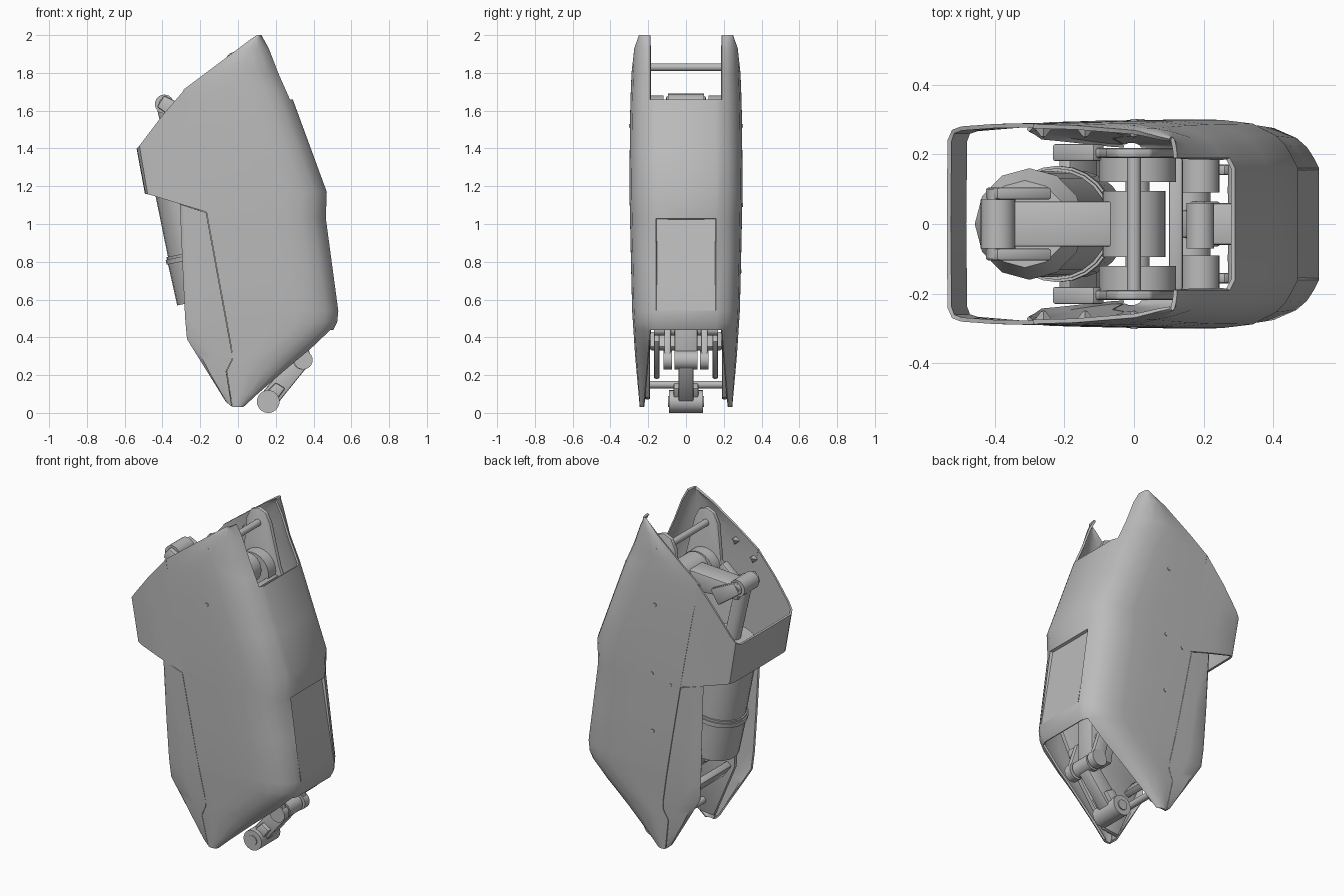
import bpy, bmesh
from mathutils import Vector

cube = bpy.data.objects.get("Cube")
if cube:
    bpy.data.objects.remove(cube)

grey = bpy.data.materials.new("plain grey")
grey.use_nodes = True
GREY = (0.5, 0.5, 0.5, 1)
grey.diffuse_color = GREY
grey.node_tree.nodes["Principled BSDF"].inputs["Base Color"].default_value = GREY


def finish(name, bm, mirror=False, wall=0, bevel=0):
    mesh = bpy.data.meshes.new(name)
    bm.to_mesh(mesh)
    bm.free()
    mesh.materials.append(grey)
    ob = bpy.data.objects.new(name, mesh)
    bpy.context.collection.objects.link(ob)
    if mirror:
        mod = ob.modifiers.new("mirror", "MIRROR")
        mod.use_axis = (False, True, False)
    if wall:
        mod = ob.modifiers.new("wall", "SOLIDIFY")
        mod.thickness = wall
    if bevel:
        mod = ob.modifiers.new("bevel", "BEVEL")
        mod.width = bevel
        mod.segments = 2
    bpy.ops.object.select_all(action="DESELECT")
    ob.select_set(True)
    bpy.context.view_layer.objects.active = ob
    bpy.ops.object.convert(target="MESH")
    bpy.ops.object.shade_smooth_by_angle(angle=0.55)


def interp(table, z):
    for (a, u), (b, v) in zip(table, table[1:]):
        if z <= b:
            return u + (v - u) * max(0, (z - a) / (b - a))
    return table[-1][1]


def loft(rows):
    bm = bmesh.new()
    grid = [[bm.verts.new(p) for p in row] for row in rows]
    for a, b in zip(grid, grid[1:]):
        for i in range(len(a) - 1):
            bm.faces.new((a[i], a[i + 1], b[i + 1], b[i]))
    return bm


def plate(name, outline, y0, y1, mirror=True, bevel=0.008):
    bm = bmesh.new()
    face = bm.faces.new([bm.verts.new((x, y0, z)) for x, z in outline])
    new = bmesh.ops.extrude_face_region(bm, geom=[face])["geom"]
    bmesh.ops.translate(bm, vec=(0, y1 - y0, 0),
                        verts=[v for v in new if isinstance(v, bmesh.types.BMVert)])
    bmesh.ops.recalc_face_normals(bm, faces=bm.faces)
    finish(name, bm, mirror, bevel=bevel)


def cylinder(name, p0, p1, r0, r1=None, mirror=False, sides=24):
    p0, p1 = Vector(p0), Vector(p1)
    bm = bmesh.new()
    bmesh.ops.create_cone(bm, cap_ends=True, segments=sides, radius1=r0,
                          radius2=r0 if r1 is None else r1, depth=(p1 - p0).length)
    spin = (p1 - p0).to_track_quat("Z", "Y").to_matrix().to_4x4()
    spin.translation = (p0 + p1) / 2
    bm.transform(spin)
    finish(name, bm, mirror)


def pin(name, x, z, r, y0, y1, mirror=False):
    cylinder(name, (x, y0, z), (x, y1, z), r, mirror=mirror)


def link(name, a, b, half_a, half_b, y0, y1, mirror=False):
    """Flat bar running between two points of the side plane."""
    a, b = Vector(a), Vector(b)
    d = (b - a).normalized()
    n = Vector((-d.y, d.x))
    plate(name, [a + n * half_a, a - n * half_a, b - n * half_b, b + n * half_b], y0, y1, mirror)


# Edges of the armour as (height, value)
FRONT = [(0.03, 0.03), (0.1, 0.11), (0.34, 0.4), (0.44, 0.505), (0.48, 0.525), (0.54, 0.531),
         (1.03, 0.465), (1.17, 0.47), (1.66, 0.29), (1.93, 0.17), (2, 0.125)]
SEAM = [(0.03, -0.03), (0.22, -0.06), (0.28, -0.03), (0.32, -0.03), (1.52, -0.25),
        (1.71, -0.29), (1.98, 0.07), (2, 0.1)]
REAR = [(0.03, -0.03), (0.06, -0.065), (0.39, -0.27), (0.5, -0.28), (1.1, -0.31)]
WIDTH = [(0.03, 0.245), (0.3, 0.27), (0.56, 0.287), (1.17, 0.3), (1.6, 0.297), (1.9, 0.285), (2, 0.25)]
LIP = [(0.03, 0.225), (0.44, 0.19)]

# Main shell, wrapped round the front
CORNER = [(0, 0), (0, 0.16), (0.015, 0.19), (0.035, 0.225), (0.065, 0.255), (0.13, 0.288), (0.22, 0.299)]
rows = []
for z in (0.03, 0.06, 0.1, 0.22, 0.28, 0.34, 0.44, 0.48, 0.54, 0.8, 1.03, 1.17, 1.4, 1.52, 1.66, 1.71, 1.8, 1.93, 1.98, 2):
    f, r, w, lip = (interp(t, z) for t in (FRONT, SEAM, WIDTH, LIP))
    k = min(1, (f - r) / 0.35)
    row = [(f - dx * k, y if y < 0.19 else lip + (y - 0.19) * (w - lip) / 0.11, z)
           for dx, y in CORNER]
    x0 = row[-1][0]
    row += [(x0 + (r - x0) * t, w - 0.006 * t * t, z) for t in (0.33, 0.66, 1)]
    rows.append(row)
bm = loft(rows)
inner = [f for f in bm.faces if min(v.co.y for v in f.verts) < 0.17]
bmesh.ops.delete(bm, context="FACES", geom=[
    f for f in inner if not 0.44 < f.calc_center_median().z < 1.66])
# Front recess, deepest at its top and fading out downwards
panel = [f for f in bm.faces if f.calc_center_median().y < 0.1
         and 0.54 < f.calc_center_median().z < 1.03]
bmesh.ops.inset_region(bm, faces=panel, thickness=0.006, use_boundary=False)
for v in {v for f in panel for v in f.verts}:
    v.co.x -= 0.016 * max(0, (v.co.z - 0.56) / 0.47)
finish("main_shell", bm, True, 0.012)

# Lower rear side panels
rows = []
for z in (0.035, 0.06, 0.15, 0.22, 0.28, 0.32, 0.39, 0.5, 0.75, 1.06):
    s, r, w = interp(SEAM, z) - 0.003, interp(REAR, z), interp(WIDTH, z) - 0.007
    rise = 0.045 if z > 1 else 0
    rows.append([(s + (r - s) * t, w - dy, z + rise * t)
                 for t, dy in ((0, 0), (0.5, 0.002), (0.9, 0.006), (1, 0.018))])
finish("rear_side_panel", loft(rows), True, 0.01)

# Upper rear collar that closes the back
low = [(-0.155, 0.292, 1.06), (-0.32, 0.289, 1.11), (-0.45, 0.278, 1.15), (-0.478, 0.268, 1.157),
       (-0.49, 0.24, 1.16), (-0.493, 0, 1.16)]
high = [(-0.28, 0.289, 1.715), (-0.4, 0.287, 1.575), (-0.495, 0.28, 1.45), (-0.522, 0.27, 1.415),
        (-0.535, 0.24, 1.4), (-0.537, 0, 1.4)]
rows = [[Vector(a).lerp(Vector(b), t) for a, b in zip(low, high)] for t in (0, 0.33, 0.66, 1)]
finish("rear_collar", loft(rows), True, 0.012)

# Inner frame
plate("frame_side", [(-0.08, 1.84), (-0.05, 1.9), (0, 1.92), (0.05, 1.9), (0.08, 1.84), (0.14, 1.6),
                     (0.3, 1.2), (0.36, 0.6), (0.22, 0.32), (0.05, 0.08), (-0.05, 0.07), (-0.19, 0.4),
                     (-0.22, 1.3), (-0.22, 1.5), (-0.1, 1.62)], 0.19, 0.218)
pin("upper_cross_rod", 0, 1.83, 0.02, -0.2, 0.2)
pin("lower_cross_rod", 0.02, 0.15, 0.02, -0.2, 0.2)
pin("knee_disc", 0.01, 1.57, 0.11, 0.12, 0.19, True)
pin("knee_hub", 0, 1.6, 0.09, -0.095, 0.095)
pin("knee_axle", 0.01, 1.57, 0.035, -0.19, 0.19)
pin("front_drum", 0.19, 1.4, 0.055, 0.09, 0.19, True)
pin("front_roller", 0.19, 1.4, 0.04, -0.07, 0.06)
link("front_brace", (0.12, 1.55), (0.12, 1.25), 0.02, 0.02, -0.19, 0.19)
link("rear_rail", (-0.22, 1.5), (-0.1, 1.6), 0.025, 0.025, 0.18, 0.23, True)
link("rear_brace", (-0.2, 0.62), (-0.12, 0.5), 0.02, 0.02, -0.19, 0.19)
link("lower_brace", (-0.16, 0.42), (-0.1, 0.34), 0.02, 0.02, -0.19, 0.19)

# Piston and its upper joint
base, top = Vector((-0.17, 0, 0.6)), Vector((-0.30, 0, 1.24))


def along(t):
    return base.lerp(top, t)


cylinder("piston_barrel", base, along(0.4), 0.155, 0.16)
cylinder("piston_ring", along(0.34), along(0.38), 0.167)
cylinder("piston_sleeve", along(0.4), top, 0.152)
cylinder("piston_cap", top, along(1.1), 0.16, 0.125, sides=12)
cylinder("piston_rod", along(1.1), (-0.385, 0, 1.62), 0.045)
pin("piston_joint", -0.39, 1.635, 0.05, -0.07, 0.07)
pin("piston_joint_bolt", -0.39, 1.635, 0.03, -0.1, 0.1)
link("knee_arm", (-0.39, 1.6), (-0.06, 1.6), 0.04, 0.06, -0.065, 0.065)
link("arm_cheek", (-0.41, 1.65), (-0.26, 1.56), 0.035, 0.05, 0.07, 0.105, True)
link("piston_foot", (-0.19, 0.6), (0, 0.5), 0.06, 0.05, -0.06, 0.06)

# Ankle linkage
pin("ankle_joint", 0.16, 0.06, 0.06, -0.09, 0.09)
pin("ankle_bolt", 0.16, 0.06, 0.03, -0.096, 0.096)
link("ankle_neck", (0.17, 0.08), (0.33, 0.27), 0.05, 0.045, -0.04, 0.04)
plate("ankle_flare", [(0.13, 0.09), (0.19, 0.05), (0.25, 0.13), (0.2, 0.16)], -0.065, 0.065, False)
pin("heel_pivot", 0.34, 0.28, 0.05, -0.06, 0.06)
link("ankle_link", (0.35, 0.28), (0.3, 0.45), 0.04, 0.035, 0.08, 0.115, True)
pin("ankle_link_cap", 0.345, 0.28, 0.05, 0.075, 0.12, True)
pin("ankle_upper_pin", 0.3, 0.44, 0.03, -0.17, 0.17)
link("ankle_block", (0.28, 0.32), (0.26, 0.6), 0.07, 0.09, -0.06, 0.06)
link("ankle_strut", (0.05, 0.2), (0.28, 0.4), 0.03, 0.03, 0.14, 0.17, True)

# Small clips inside the rim and flush screws outside
for x, z in ((-0.26, 1.66), (-0.14, 1.74), (0, 1.84)):
    cylinder("rim_clip", (x, 0.275, z - 0.01), (x, 0.25, z), 0.025, 0.006, True, 4)
for x, z, y in ((0, 1.52, 0.297), (0.02, 1.1, 0.297), (-0.1, 1.06, 0.293), (0.02, 0.75, 0.289)):
    pin("screw", x, z, 0.01, y - 0.006, y + 0.004, z > 1.5)
